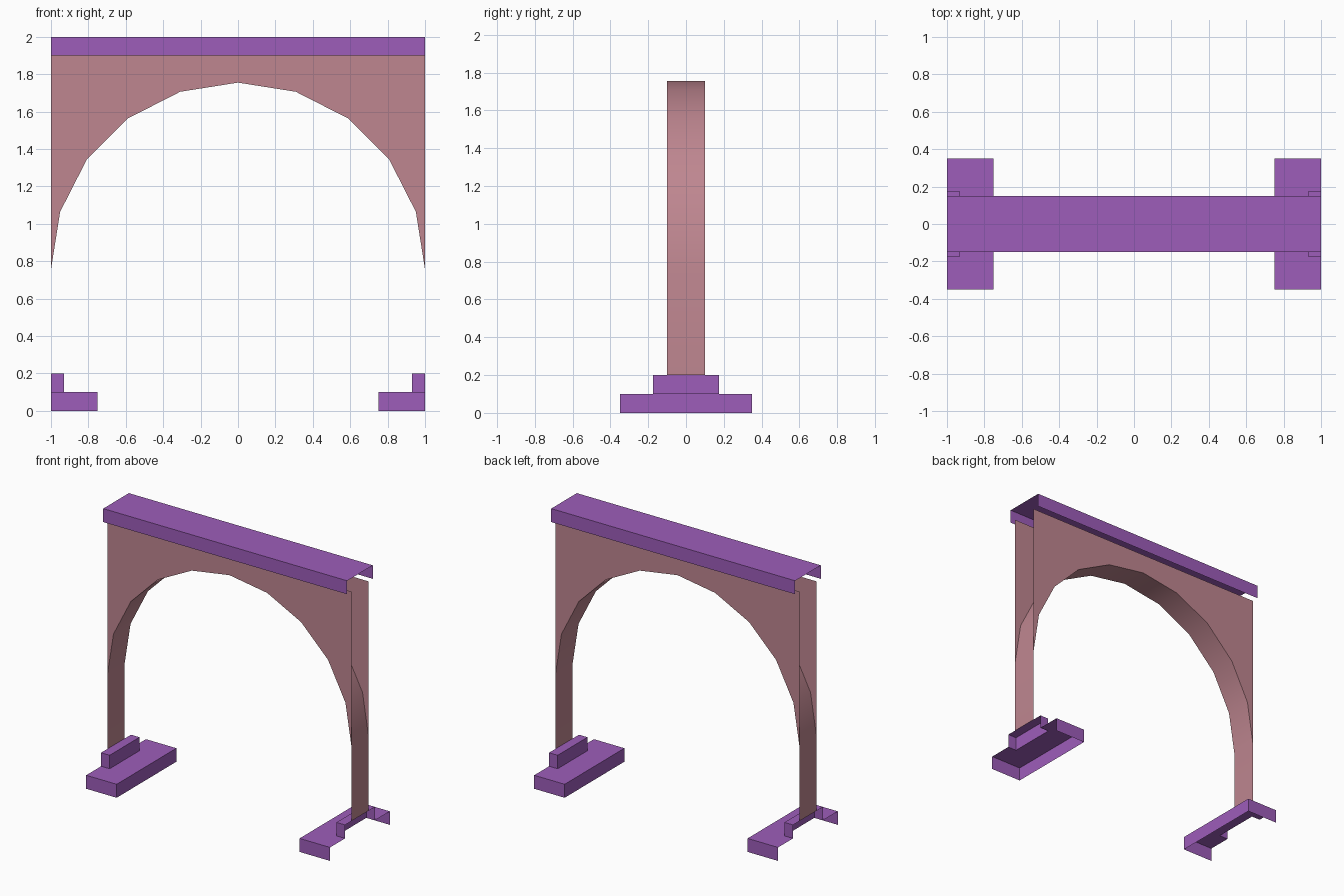
import bpy
import bmesh
import math

if "Cube" in bpy.data.objects:
    bpy.data.objects.remove(bpy.data.objects["Cube"], do_unlink=True)


def make_material(name, color):
    mat = bpy.data.materials.new(name)
    mat.use_nodes = True
    mat.diffuse_color = color
    mat.node_tree.nodes["Principled BSDF"].inputs["Base Color"].default_value = color
    return mat


purple = make_material("purple trim", (0.34, 0.11, 0.49, 1))
pink = make_material("dusty pink", (0.52, 0.24, 0.28, 1))


def finish(name, bm, mat, smooth=False):
    mesh = bpy.data.meshes.new(name)
    bm.to_mesh(mesh)
    bm.free()
    mesh.materials.append(mat)
    obj = bpy.data.objects.new(name, mesh)
    bpy.context.collection.objects.link(obj)
    if smooth:
        bpy.ops.object.select_all(action="DESELECT")
        obj.select_set(True)
        bpy.context.view_layer.objects.active = obj
        bpy.ops.object.shade_smooth_by_angle(angle=math.radians(30))
    return obj


def open_shell(name, outline, bottom, top, walls, side=1):
    """Flat top with walls hanging from the chosen outline edges."""
    bm = bmesh.new()
    upper = [bm.verts.new((side * x, y, top)) for x, y in outline]
    lower = [bm.verts.new((side * x, y, bottom)) for x, y in outline]
    bm.faces.new(upper)
    for i in walls:
        j = (i + 1) % len(outline)
        bm.faces.new((lower[i], lower[j], upper[j], upper[i]))
    if side < 0:
        bmesh.ops.reverse_faces(bm, faces=bm.faces[:])
    loose = [v for v in bm.verts if not v.link_faces]
    bmesh.ops.delete(bm, geom=loose, context="VERTS")
    return finish(name, bm, purple)


def rectangle(x0, x1, y):
    return [(x0, -y), (x1, -y), (x1, y), (x0, y)]


# Top beam, open underneath and at both ends
open_shell("top_beam", rectangle(-1, 1, 0.15), 1.9, 2.0, (0, 2))

# Feet: a wide plinth notched under a smaller step, open on the outer side
plinth = [(0.75, -0.35), (1, -0.35), (1, -0.175), (0.93, -0.175),
          (0.93, 0.175), (1, 0.175), (1, 0.35), (0.75, 0.35)]
for label, side in (("left", 1), ("right", -1)):
    open_shell(label + "_plinth", plinth, 0, 0.1, (0, 6, 7), side)
    open_shell(label + "_step", rectangle(0.93, 1, 0.175), 0.1, 0.2, (0, 2, 3), side)

# Arch: half circle in twenty-sided steps
SPRING, HALF_DEPTH = 0.755, 0.1
arc = [(math.cos(a), SPRING + math.sin(a))
       for a in (math.radians(18 * i) for i in range(11))]

bm = bmesh.new()
# Soffit strip including the flat legs
path = [(1, 0.2)] + arc + [(-1, 0.2)]
front = [bm.verts.new((x, -HALF_DEPTH, z)) for x, z in path]
back = [bm.verts.new((x, HALF_DEPTH, z)) for x, z in path]
for i in range(len(path) - 1):
    bm.faces.new((front[i], front[i + 1], back[i + 1], back[i]))
# Front and back panels above the arch
for row, y in ((front, -HALF_DEPTH), (back, HALF_DEPTH)):
    corners = [bm.verts.new((x, y, 1.9)) for x in (-1, 1)]
    panel = bm.faces.new(row[1:-1] + corners)
    panel.normal_update()
    if panel.normal.y * y < 0:
        panel.normal_flip()
finish("arch_wall", bm, pink, smooth=True)
